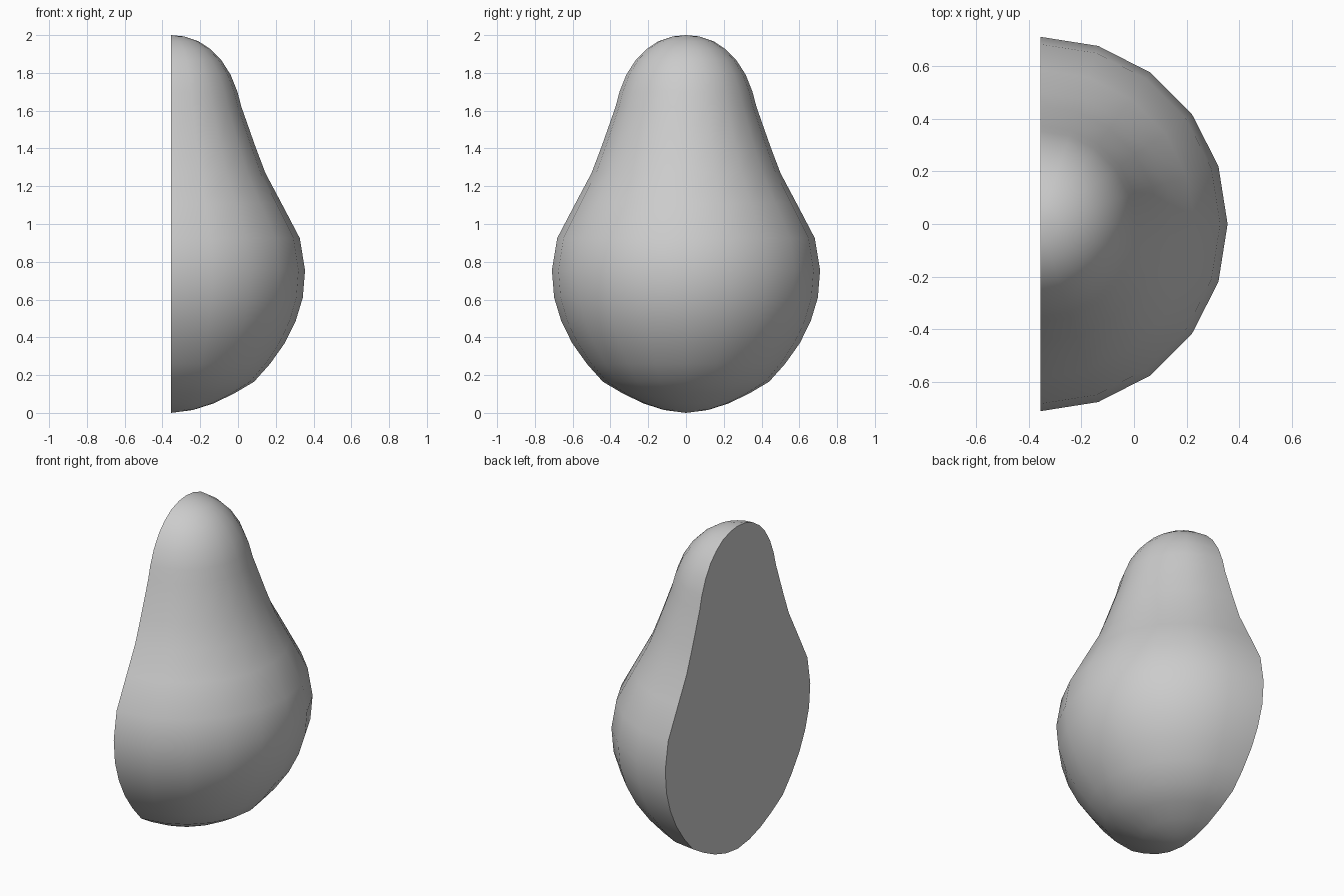
import bpy, bmesh, math

if "Cube" in bpy.data.objects:
    bpy.data.objects.remove(bpy.data.objects["Cube"])

AXIS_X = -0.355
SEGMENTS = 10

# half-pear profile: (radius, height), bottom to top
profile = [(0.115, 0.015), (0.225, 0.05), (0.335, 0.103), (0.44, 0.165),
           (0.525, 0.26), (0.603, 0.37), (0.66, 0.485), (0.698, 0.61),
           (0.71, 0.755), (0.682, 0.925), (0.585, 1.11), (0.5, 1.27),
           (0.447, 1.41), (0.373, 1.62), (0.352, 1.70), (0.316, 1.79),
           (0.265, 1.87), (0.21, 1.925), (0.145, 1.968), (0.07, 1.993)]

bm = bmesh.new()
bottom = bm.verts.new((AXIS_X, 0, 0))
top = bm.verts.new((AXIS_X, 0, 2.0))

# half rings around the cut plane
rings = []
for r, z in profile:
    ring = []
    for i in range(SEGMENTS + 1):
        a = -math.pi / 2 + math.pi * i / SEGMENTS
        ring.append(bm.verts.new((AXIS_X + r * math.cos(a), r * math.sin(a), z)))
    rings.append(ring)

# curved skin
for i in range(SEGMENTS):
    bm.faces.new((bottom, rings[0][i + 1], rings[0][i]))
    bm.faces.new((top, rings[-1][i], rings[-1][i + 1]))
    for lo, hi in zip(rings, rings[1:]):
        bm.faces.new((lo[i], lo[i + 1], hi[i + 1], hi[i]))

# flat cut face
bm.faces.new([bottom] + [r[0] for r in rings] + [top] + [r[-1] for r in reversed(rings)])
bmesh.ops.recalc_face_normals(bm, faces=bm.faces)

mesh = bpy.data.meshes.new("half_pear")
bm.to_mesh(mesh)
bm.free()
pear = bpy.data.objects.new("half_pear", mesh)
bpy.context.collection.objects.link(pear)

# smooth skin, sharp cut edge
bpy.context.view_layer.objects.active = pear
pear.select_set(True)
bpy.ops.object.shade_smooth_by_angle(angle=math.radians(40))
